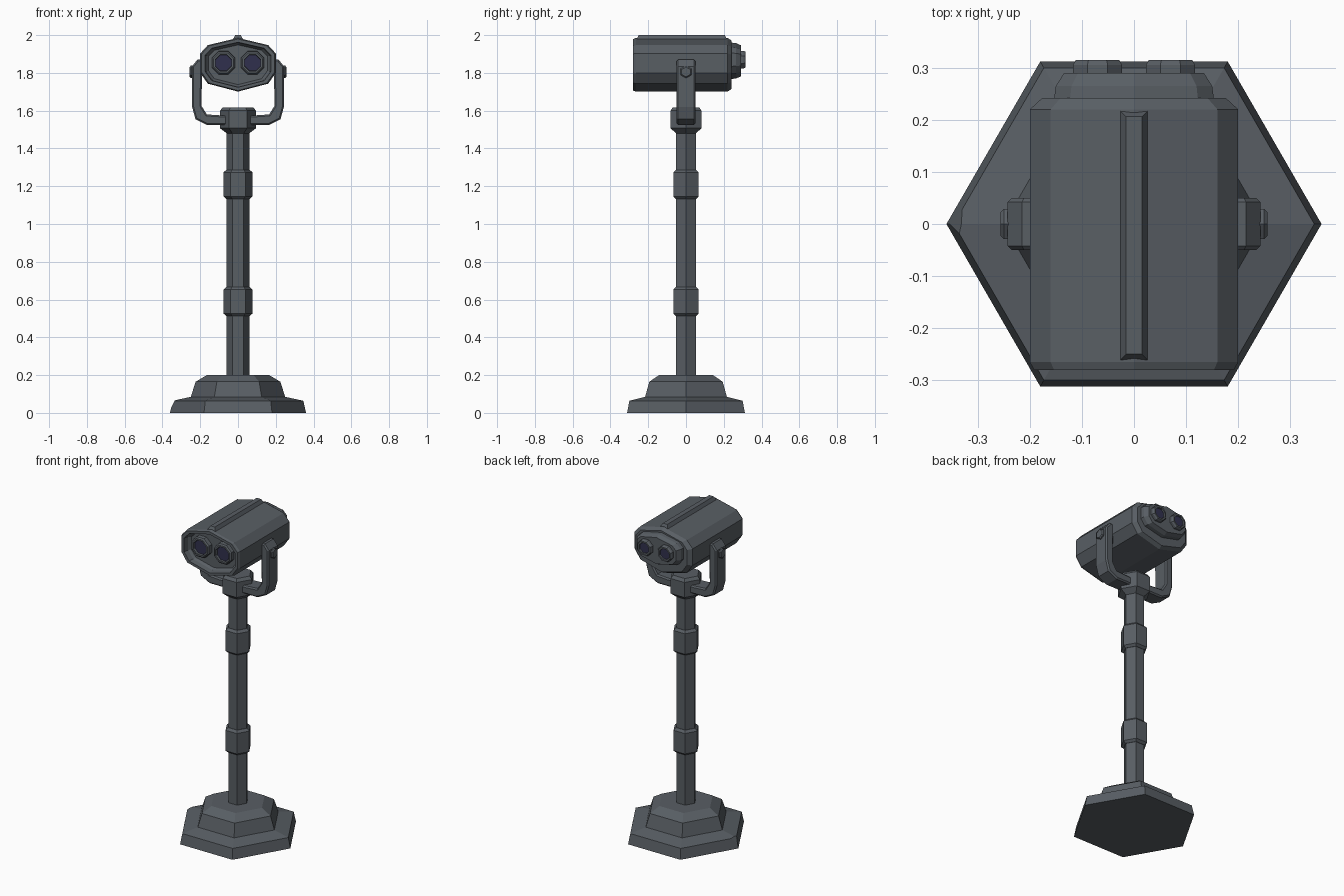
import bpy, bmesh, math
from mathutils import Vector

if "Cube" in bpy.data.objects:
    bpy.data.objects.remove(bpy.data.objects["Cube"])


def material(name, rgb):
    m = bpy.data.materials.new(name)
    m.diffuse_color = (*rgb, 1)
    m.use_nodes = True
    m.node_tree.nodes["Principled BSDF"].inputs["Base Color"].default_value = m.diffuse_color
    return m


STEEL = material("dark steel grey", (0.098, 0.112, 0.127))
GLASS = material("navy glass", (0.03, 0.03, 0.075))


def finish(name, bm, mat):
    bmesh.ops.recalc_face_normals(bm, faces=bm.faces)
    me = bpy.data.meshes.new(name)
    bm.to_mesh(me)
    bm.free()
    me.materials.append(mat)
    ob = bpy.data.objects.new(name, me)
    bpy.context.collection.objects.link(ob)
    return ob


def loft(sections):
    """Skin equal-length rings of points and cap both ends."""
    bm = bmesh.new()
    rings = [[bm.verts.new(p) for p in s] for s in sections]
    n = len(rings[0])
    for a, b in zip(rings, rings[1:]):
        for i in range(n):
            j = (i + 1) % n
            bm.faces.new((a[i], a[j], b[j], b[i]))
    bm.faces.new(rings[0])
    bm.faces.new(rings[-1])
    return bm


def lathe(profile, sides, centre=(0, 0, 0), axis="Z", turn=0.0):
    """Sweep (radius, distance along axis) pairs into a faceted solid."""
    secs = []
    for r, h in profile:
        ring = []
        for i in range(sides):
            a = 2 * math.pi * i / sides + turn
            c, s = r * math.cos(a), r * math.sin(a)
            p = {"Z": (c, s, h), "Y": (c, h, s), "X": (h, c, s)}[axis]
            ring.append(Vector(p) + Vector(centre))
        secs.append(ring)
    return loft(secs)


# Stepped hexagonal base with one chipped corner
base = lathe([(0.36, 0), (0.346, 0.064), (0.25, 0.085), (0.224, 0.165), (0.165, 0.2)], 6)
cut = bmesh.ops.bisect_plane(base, geom=base.verts[:] + base.edges[:] + base.faces[:],
                             plane_co=(-0.332, 0, 0.066), plane_no=(-0.85, 0.1, 0.5),
                             clear_outer=True)
bmesh.ops.holes_fill(base, edges=[e for e in base.edges if e.is_boundary], sides=0)
finish("base", base, STEEL)

# Pole, its two collars and the head collar
finish("pole", lathe([(0.06, 0.19), (0.06, 1.5)], 6), STEEL)
for label, z in (("lower", 0.513), ("upper", 1.133)):
    finish(label + "_collar", lathe([(0.062, z), (0.077, z + 0.013), (0.077, z + 0.14),
                                     (0.062, z + 0.154)], 6), STEEL)
finish("head_collar", lathe([(0.06, 1.48), (0.095, 1.507), (0.095, 1.6), (0.08, 1.618)], 6), STEEL)

# U-shaped yoke: half outline, mirrored and extruded along y
half = [(0.09, 1.525), (0.165, 1.525), (0.225, 1.555), (0.243, 1.62), (0.243, 1.835), (0.215, 1.87),
        (0.19, 1.87), (0.193, 1.625), (0.165, 1.58), (0.09, 1.575)]
outline = half + [(-x, z) for x, z in reversed(half)]
yoke = finish("yoke", loft([[(x, y, z) for x, z in outline] for y in (-0.05, 0.05)]), STEEL)
bevel = yoke.modifiers.new("chamfer", "BEVEL")
bevel.width, bevel.segments = 0.008, 1
bevel.limit_method, bevel.angle_limit = "ANGLE", math.radians(70)

# Pivot bolts
for side, label in ((-1, "left"), (1, "right")):
    finish(label + "_bolt", lathe([(0.033, side * 0.235), (0.033, side * 0.25), (0.026, side * 0.256)],
                                  6, (0, 0, 1.805), "X", math.pi / 6), STEEL)

# Viewer housing: faceted cross-section around z = 1.843
right = [(0, -0.142), (0.16, -0.1), (0.2, -0.043), (0.2, 0.06), (0.16, 0.104), (0, 0.142)]
section = right + [(-x, z) for x, z in reversed(right[1:-1])]


def ring(y, sx, sz, cz=1.843):
    return [(x * sx, y, cz + z * sz) for x, z in section]


finish("housing", loft([ring(-0.235, 0.78, 0.74), ring(-0.25, 0.84, 0.81), ring(-0.28, 0.87, 0.84),
                        ring(-0.28, 0.96, 0.96), ring(-0.265, 1, 1), ring(0.22, 1, 1),
                        ring(0.242, 0.88, 0.9)]), STEEL)
finish("eyepiece_plate", loft([ring(0.235, 0.77, 0.68, 1.864), ring(0.265, 0.75, 0.66, 1.864),
                               ring(0.29, 0.67, 0.58, 1.864)]), STEEL)

# Ridge along the top
finish("top_ridge", loft([[(sx * w, y, z) for sx, y in ((-1, f), (1, f), (1, b), (-1, b))]
                          for w, f, b, z in ((0.032, -0.267, 0.222, 1.968),
                                             (0.015, -0.25, 0.206, 2.0))]), STEEL)

# Octagonal lens barrels in front and eyepieces behind, each with a glass disc
EIGHTH = math.pi / 8
for side, label in ((-1, "left"), (1, "right")):
    c = (side * 0.077, 0, 1.853)
    finish(label + "_lens_barrel", lathe([(0.067, -0.23), (0.065, -0.26), (0.057, -0.267),
                                          (0.047, -0.267), (0.045, -0.25)], 8, c, "Y", EIGHTH), STEEL)
    finish(label + "_lens", lathe([(0.045, -0.249), (0.045, -0.254)], 8, c, "Y", EIGHTH), GLASS)
    c = (side * 0.07, 0, 1.87)
    finish(label + "_eyepiece", lathe([(0.051, 0.28), (0.051, 0.305), (0.045, 0.315),
                                       (0.035, 0.315), (0.033, 0.302)], 8, c, "Y", EIGHTH), STEEL)
    finish(label + "_eyepiece_glass", lathe([(0.033, 0.301), (0.033, 0.306)], 8, c, "Y", EIGHTH), GLASS)
